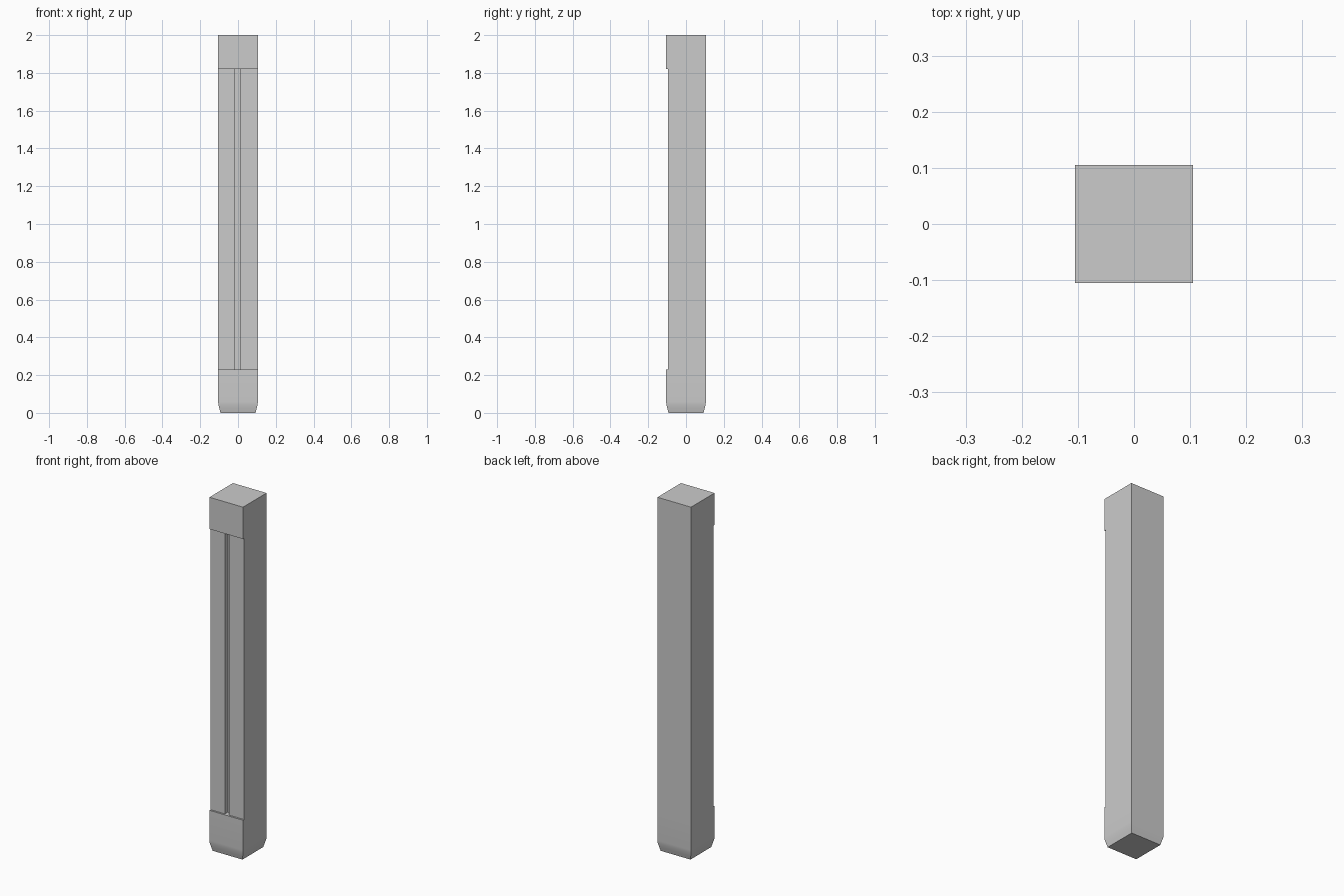
import bpy, bmesh

if "Cube" in bpy.data.objects:
    bpy.data.objects.remove(bpy.data.objects["Cube"])

H = 0.105  # half width of the post


def mesh_object(name, bm):
    bmesh.ops.recalc_face_normals(bm, faces=bm.faces)
    me = bpy.data.meshes.new(name)
    bm.to_mesh(me)
    bm.free()
    ob = bpy.data.objects.new(name, me)
    bpy.context.collection.objects.link(ob)
    return ob


def loft(name, rings):
    """Closed solid through rectangles (x0, x1, y0, y1, z)."""
    bm = bmesh.new()
    loops = [[bm.verts.new(p) for p in ((x0, y0, z), (x1, y0, z), (x1, y1, z), (x0, y1, z))]
             for x0, x1, y0, y1, z in rings]
    for a, b in zip(loops, loops[1:]):
        for i in range(4):
            j = (i + 1) % 4
            bm.faces.new((a[i], a[j], b[j], b[i]))
    bm.faces.new(loops[0][::-1])
    bm.faces.new(loops[-1])
    return mesh_object(name, bm)


# post with a tapered foot
profile = [(0.093, 0), (0.0985, 0.022), (0.104, 0.045), (H, 0.06), (H, 0.222), (H, 2.0)]
post = loft("post", [(-h, h, -h, h, z) for h, z in profile])

# full-width shallow recess on the front, then the narrow central groove
recess = loft("recess_cutter", [(-0.2, 0.2, -0.2, -0.095, 0.23),
                                (-0.2, 0.2, -0.2, -0.095, 1.82)])
groove = loft("groove_cutter", [(-0.015, 0.01, -0.2, -0.07, 0.23),
                                (-0.015, 0.01, -0.2, -0.07, 1.82)])

bpy.context.view_layer.objects.active = post
post.select_set(True)
for cutter in (recess, groove):
    cutter.hide_render = True
    mod = post.modifiers.new(cutter.name, 'BOOLEAN')
    mod.operation = 'DIFFERENCE'
    mod.solver = 'EXACT'
    mod.object = cutter
    bpy.ops.object.modifier_apply(modifier=mod.name)
    bpy.data.objects.remove(cutter)

# soft foot taper, crisp edges elsewhere
bpy.ops.object.shade_smooth_by_angle(angle=0.5)
